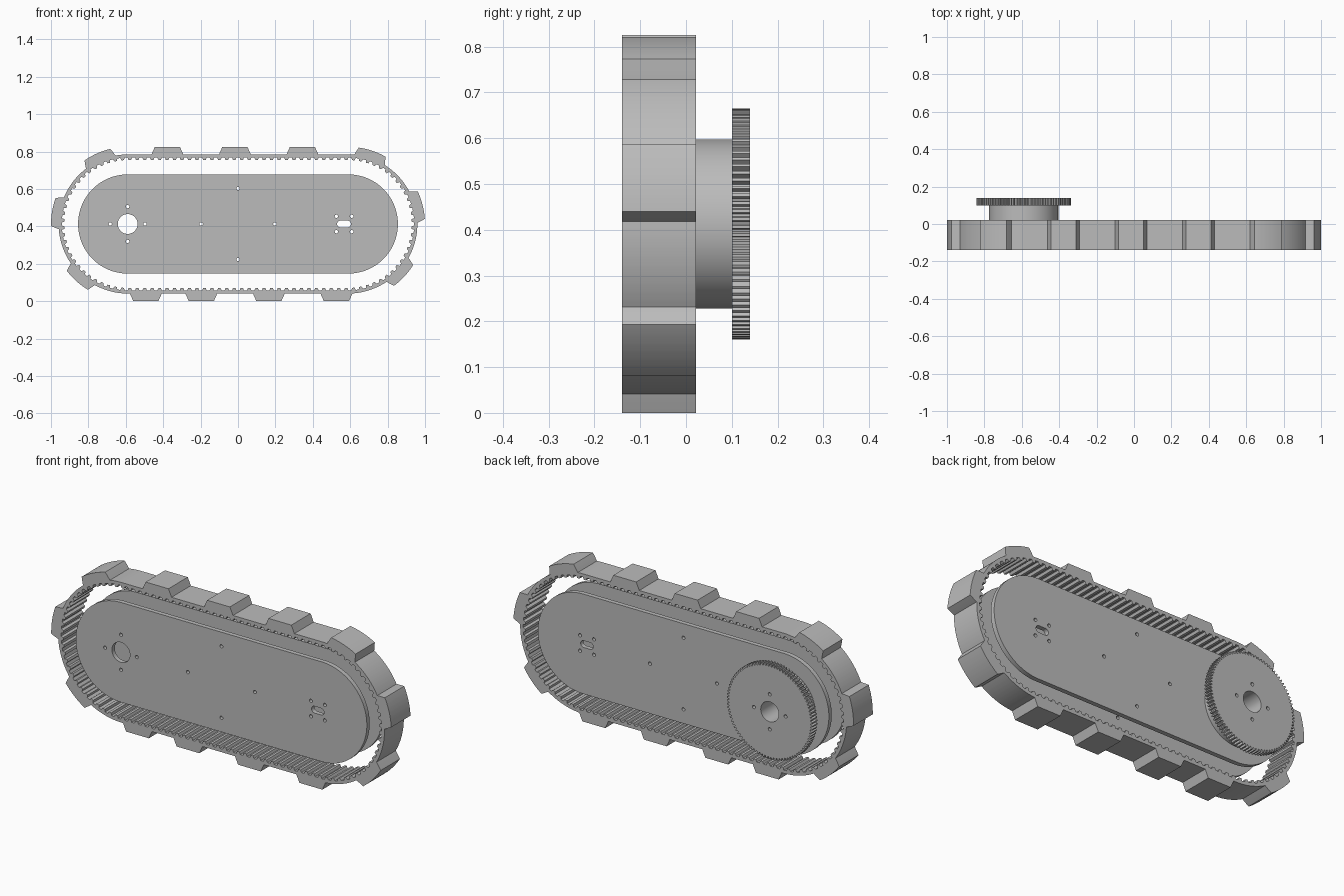
import bpy, bmesh
from math import sin, cos, pi, radians

cube = bpy.data.objects.get("Cube")
if cube:
    bpy.data.objects.remove(cube, do_unlink=True)

grey = bpy.data.materials.new("plain_grey")
grey.use_nodes = True
colour = (0.5, 0.5, 0.5, 1)
grey.diffuse_color = colour
grey.node_tree.nodes["Principled BSDF"].inputs["Base Color"].default_value = colour

MID_Z = 0.4125            # height of the axle line
HALF = 0.587              # half length of the straight runs
PITCH_R = 0.363           # radius of the belt's pitch line
ARC = pi * PITCH_R
LENGTH = 4 * HALF + 2 * ARC
FRONT, BACK = -0.14, 0.022
AXLE = -0.59


def finish(mesh, name):
    obj = bpy.data.objects.new(name, mesh)
    bpy.context.collection.objects.link(obj)
    mesh.materials.append(grey)
    bpy.ops.object.select_all(action='DESELECT')
    obj.select_set(True)
    bpy.context.view_layer.objects.active = obj
    bpy.ops.object.shade_smooth_by_angle(angle=radians(25))
    return obj


def circle(x, z, r, n=32):
    return [(x + r * cos(2 * pi * i / n), z + r * sin(2 * pi * i / n)) for i in range(n)]


def stadium(x, z, half, r, n=32):
    right = [(x + half + r * cos(a), z + r * sin(a))
             for a in (-pi / 2 + pi * i / n for i in range(n + 1))]
    return right + [(2 * x - px, 2 * z - pz) for px, pz in right]


def extrude(name, loops, y0, y1):
    """Fill the first loop, cut the others out, and extrude from y0 to y1."""
    curve = bpy.data.curves.new(name, 'CURVE')
    curve.dimensions = '2D'
    curve.fill_mode = 'BOTH'
    curve.extrude = (y1 - y0) / 2
    for loop in loops:
        spline = curve.splines.new('POLY')
        spline.points.add(len(loop) - 1)
        for point, (x, z) in zip(spline.points, loop):
            point.co = (x, z, 0, 1)
        spline.use_cyclic_u = True
    temp = bpy.data.objects.new(name + "_outline", curve)
    bpy.context.collection.objects.link(temp)
    bpy.context.view_layer.update()
    graph = bpy.context.evaluated_depsgraph_get()
    mesh = bpy.data.meshes.new_from_object(temp.evaluated_get(graph))
    bpy.data.objects.remove(temp, do_unlink=True)
    mesh.materials.clear()
    bm = bmesh.new()
    bm.from_mesh(mesh)
    for v in bm.verts:
        x, z, d = v.co
        v.co = (x, (y0 + y1) / 2 - d, z)
    bmesh.ops.remove_doubles(bm, verts=bm.verts, dist=1e-5)
    bmesh.ops.recalc_face_normals(bm, faces=bm.faces)
    bm.to_mesh(mesh)
    bm.free()
    return finish(mesh, name)


# Belt: a section swept round the track, s runs from the middle of the bottom
def track(s, r):
    s %= LENGTH
    if s < HALF:
        return s, MID_Z - r
    s -= HALF
    if s < ARC:
        a = s / PITCH_R - pi / 2
        return HALF + r * cos(a), MID_Z + r * sin(a)
    s -= ARC
    if s < 2 * HALF:
        return HALF - s, MID_Z + r
    s -= 2 * HALF
    if s < ARC:
        a = s / PITCH_R + pi / 2
        return -HALF + r * cos(a), MID_Z + r * sin(a)
    return s - ARC - HALF, MID_Z - r


LUG_TOP, LUG_BASE = 0.067, 0.085
lugs = [(-0.196 + 0.361 * k) % LENGTH for k in range(13)]
TEETH = 116
PITCH = LENGTH / TEETH


def outer_radius(s):
    gap = min(abs((s - c + LENGTH / 2) % LENGTH - LENGTH / 2) for c in lugs)
    rise = (LUG_BASE - gap) / (LUG_BASE - LUG_TOP)
    return 0.372 + 0.0405 * max(0, min(1, rise))


def inner_radius(s):
    u = abs((s / PITCH) % 1 - 0.5)
    return 0.355 - 0.013 * max(0, min(1, (0.3 - u) / 0.13))


stops = [(i + f) * PITCH for i in range(TEETH) for f in (0.2, 0.33, 0.67, 0.8)]
stops += [(c + d) % LENGTH for c in lugs for d in (-LUG_BASE, -LUG_TOP, LUG_TOP, LUG_BASE)]
stops += [HALF, HALF + ARC, 3 * HALF + ARC, 3 * HALF + 2 * ARC]
stops.sort()
stops = [s for i, s in enumerate(stops) if i == 0 or s - stops[i - 1] > 1e-4]

bm = bmesh.new()
rings = []
for s in stops:
    xi, zi = track(s, inner_radius(s))
    xo, zo = track(s, outer_radius(s))
    rings.append([bm.verts.new(p) for p in
                  ((xi, FRONT, zi), (xo, FRONT, zo), (xo, BACK, zo), (xi, BACK, zi))])
for i, ring in enumerate(rings):
    following = rings[(i + 1) % len(rings)]
    for j in range(4):
        k = (j + 1) % 4
        bm.faces.new((ring[j], ring[k], following[k], following[j]))
bmesh.ops.recalc_face_normals(bm, faces=bm.faces)
belt = bpy.data.meshes.new("toothed_belt")
bm.to_mesh(belt)
bm.free()
finish(belt, "toothed_belt")

# Holes shared by the plates and the drive wheel
BOLT = 0.009
axle_holes = [circle(AXLE, MID_Z, 0.053, 48)]
axle_holes += [circle(x, z, BOLT, 16) for x, z in circle(AXLE, MID_Z, 0.093, 4)]
SLOT_X = 0.567
plate_holes = [stadium(SLOT_X, MID_Z, 0.019, 0.018, 12)]
plate_holes += [circle(SLOT_X + sx * 0.041, MID_Z + sz * 0.041, BOLT, 16)
                for sx in (-1, 1) for sz in (-1, 1)]
plate_holes += [circle(x, MID_Z + z, BOLT, 16)
                for x, z in ((-0.197, 0), (0.197, 0), (0, 0.19), (0, -0.19))]

# Side plates
outline = stadium(0, MID_Z, 0.59, 0.265, 64)
THICK = 0.024
extrude("front_plate", [outline] + axle_holes + plate_holes, FRONT, FRONT + THICK)
extrude("back_plate", [outline] + axle_holes + plate_holes, BACK - THICK, BACK)

# Drive drum and gear on the back
extrude("drive_drum", [circle(AXLE, MID_Z, 0.185, 96)] + axle_holes, BACK, 0.1)
GEAR_TEETH = 90
gear = []
for i in range(GEAR_TEETH):
    for f, r in ((0.0, 0.24), (0.28, 0.24), (0.45, 0.252), (0.83, 0.252)):
        a = 2 * pi * (i + f) / GEAR_TEETH
        gear.append((AXLE + r * cos(a), MID_Z + r * sin(a)))
extrude("drive_gear", [gear] + axle_holes, 0.1, 0.14)
